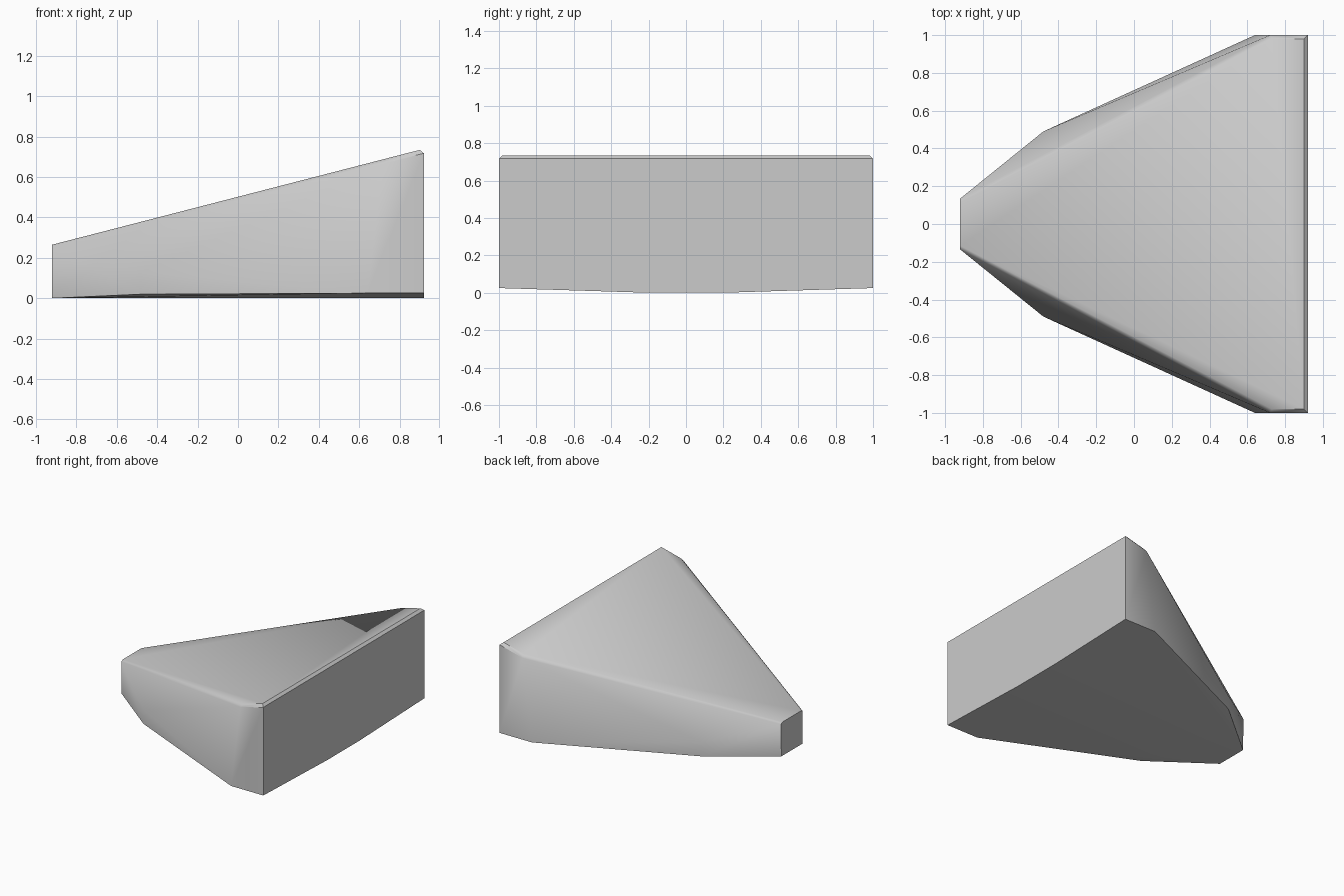
import bpy, bmesh, math

cube = bpy.data.objects.get("Cube")
if cube:
    bpy.data.objects.remove(cube, do_unlink=True)

grey = bpy.data.materials.new("plain_grey")
grey.use_nodes = True
colour = (0.6, 0.6, 0.6, 1)
grey.diffuse_color = colour
grey.node_tree.nodes["Principled BSDF"].inputs["Base Color"].default_value = colour


def deck(x):
    """Height of the sloping top at x."""
    return 0.265 + 0.258 * (x + 0.92)


# One side of the wedge; the other side is its mirror
underside = [(-0.92, 0.13, 0), (-0.48, 0.49, 0.02), (0.64, 1, 0.025),
             (0.92, 1, 0.025), (0.92, 0.2, 0)]
flank = [(-0.48, 0.49, 0.13)]
shoulder = [(x, y, deck(x) - drop) for x, y, drop in
            ((-0.92, 0.135, 0.01), (0.72, 1, 0.022), (0.92, 1, 0.022))]
top = [(x, y, deck(x)) for x, y in ((-0.92, 0.115), (0.73, 0.98), (0.9, 0.98))]

# Convex wedge body skinned over both sides
bm = bmesh.new()
for x, y, z in underside + flank + shoulder + top:
    for side in (1, -1):
        bm.verts.new((x, side * y, z))
bmesh.ops.convex_hull(bm, input=bm.verts)
bmesh.ops.dissolve_limit(bm, angle_limit=math.radians(0.3),
                         verts=bm.verts, edges=bm.edges)
bmesh.ops.recalc_face_normals(bm, faces=bm.faces)
mesh = bpy.data.meshes.new("wedge_body")
bm.to_mesh(mesh)
bm.free()
mesh.materials.append(grey)
body = bpy.data.objects.new("wedge_body", mesh)
bpy.context.collection.objects.link(body)

# Soft flanks with crisp rims
bpy.context.view_layer.objects.active = body
body.select_set(True)
bpy.ops.object.shade_smooth_by_angle(angle=math.radians(30))
